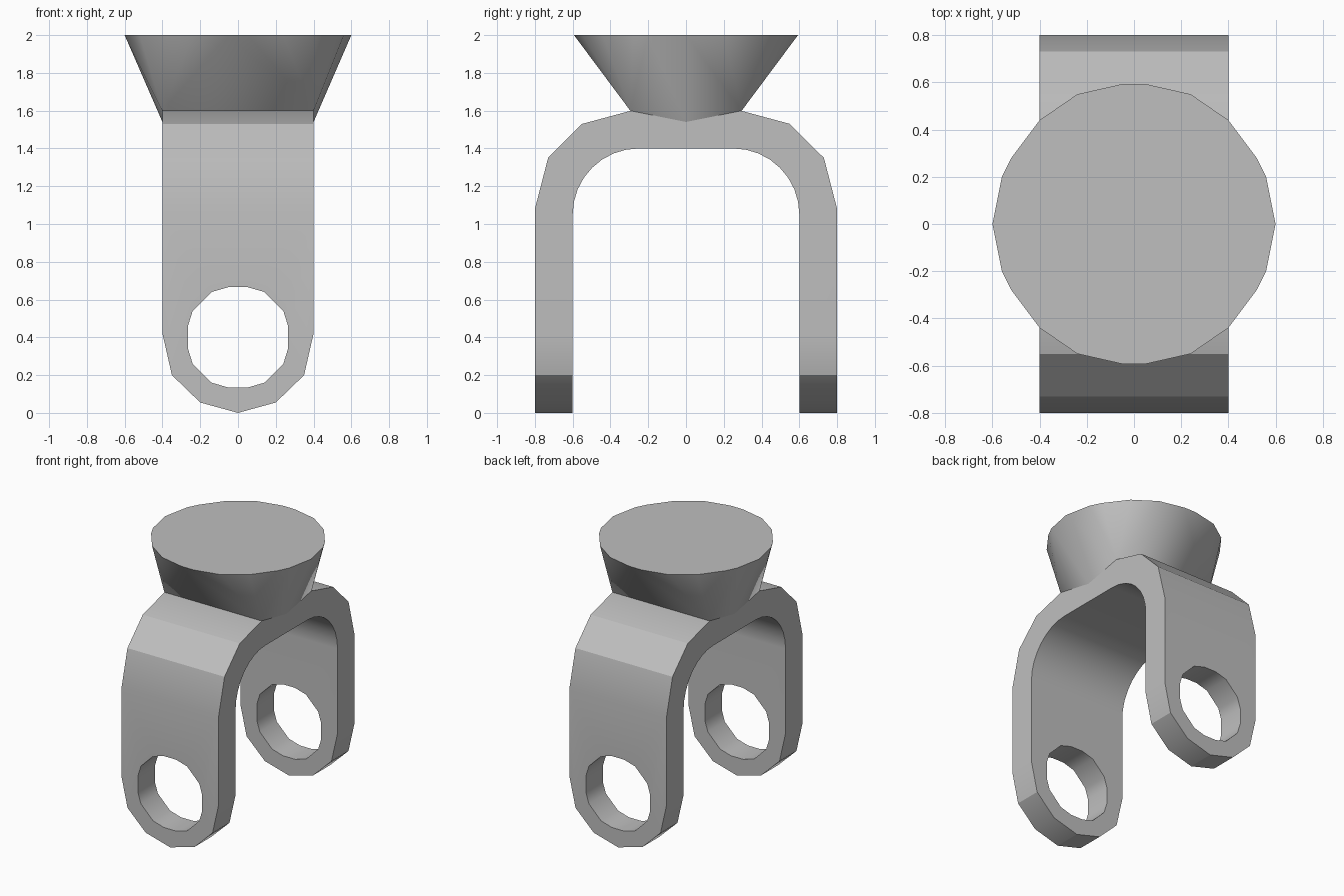
import bpy, bmesh
from math import sin, cos, pi, radians

if "Cube" in bpy.data.objects:
    bpy.data.objects.remove(bpy.data.objects["Cube"], do_unlink=True)

grey = bpy.data.materials.new("plain grey")
grey.use_nodes = True
grey.diffuse_color = (0.52, 0.52, 0.52, 1)
grey.node_tree.nodes["Principled BSDF"].inputs["Base Color"].default_value = grey.diffuse_color


def finish(bm, name):
    bmesh.ops.recalc_face_normals(bm, faces=bm.faces)
    mesh = bpy.data.meshes.new(name)
    bm.to_mesh(mesh)
    bm.free()
    mesh.materials.append(grey)
    obj = bpy.data.objects.new(name, mesh)
    bpy.context.collection.objects.link(obj)
    return obj


def prism(name, points, axis, half):
    """Extrude a closed profile from -half to +half along x or y."""
    bm = bmesh.new()
    place = (lambda p, d: (d, p[0], p[1])) if axis == "x" else (lambda p, d: (p[0], d, p[1]))
    face = bm.faces.new([bm.verts.new(place(p, -half)) for p in points])
    new = bmesh.ops.extrude_face_region(bm, geom=[face])["geom"]
    verts = [v for v in new if isinstance(v, bmesh.types.BMVert)]
    bmesh.ops.translate(bm, verts=verts, vec=place((0, 0), 2 * half))
    return finish(bm, name)


def select_only(obj):
    bpy.ops.object.select_all(action="DESELECT")
    obj.select_set(True)
    bpy.context.view_layer.objects.active = obj


def smooth(obj, degrees):
    select_only(obj)
    bpy.ops.object.shade_smooth_by_angle(angle=radians(degrees))


def cut(obj, cutter, operation):
    mod = obj.modifiers.new(operation.lower(), "BOOLEAN")
    mod.operation, mod.object, mod.solver = operation, cutter, "EXACT"
    select_only(obj)
    bpy.ops.object.modifier_apply(modifier=mod.name)
    bpy.data.objects.remove(cutter, do_unlink=True)


def mirrored(half):
    return half + [(-a, b) for a, b in reversed(half) if abs(a) > 1e-6]


# Fork: an arch with a faceted outside and a round inside
outer = [(0.8, -0.1), (0.8, 1.08), (0.73, 1.35), (0.55, 1.53), (0.29, 1.6)]
inner = [(0.25 + 0.35 * cos(t), 1.05 + 0.35 * sin(t)) for t in (i * pi / 16 for i in range(9))]
inner.insert(0, (0.6, -0.1))
fork = prism("fork", mirrored(outer) + mirrored(inner)[::-1], "x", 0.5)

# Rounded leg ends and pin holes
tongue = [(0, 0), (0.2, 0.055), (0.35, 0.2), (0.4, 0.42), (0.4, 3)]
cut(fork, prism("leg_outline", mirrored(tongue), "y", 2), "INTERSECT")
quarter = [(0.265, 0.06), (0.24, 0.14), (0.14, 0.24), (0.05, 0.266)]
ring = mirrored(quarter)
ring = ring + [(-a, -b) for a, b in ring]
cut(fork, prism("pin_hole", [(a, b + 0.4) for a, b in ring], "y", 2), "DIFFERENCE")
smooth(fork, 29)
fork.modifiers.new("weighted normals", "WEIGHTED_NORMAL").keep_sharp = True

# Flared head: a round top drawn down to the rectangular crown of the arch
rim = [(0.6, 0), (0.56, 0.2), (0.52, 0.28), (0.4, 0.44), (0.24, 0.55), (0.05, 0.593)]
rim = mirrored(rim)
rim = rim + [(-a, -b) for a, b in rim[1:-1]]
bm = bmesh.new()
top = [bm.verts.new((x, y, 2)) for x, y in rim]
low = []
for x, y in rim:
    side = 0.4 if x > 0 else -0.4
    if abs(y) < 0.01:
        low.append(bm.verts.new((side, 0, 1.54)))
    else:
        low.append(bm.verts.new((side, 0.295 if y > 0 else -0.295, 1.6)))
bm.faces.new(top)
for i in range(len(rim)):
    j = (i + 1) % len(rim)
    bm.faces.new((top[i], low[i], low[j], top[j]))
bmesh.ops.remove_doubles(bm, verts=bm.verts, dist=0.001)
smooth(finish(bm, "flared_head"), 35)
